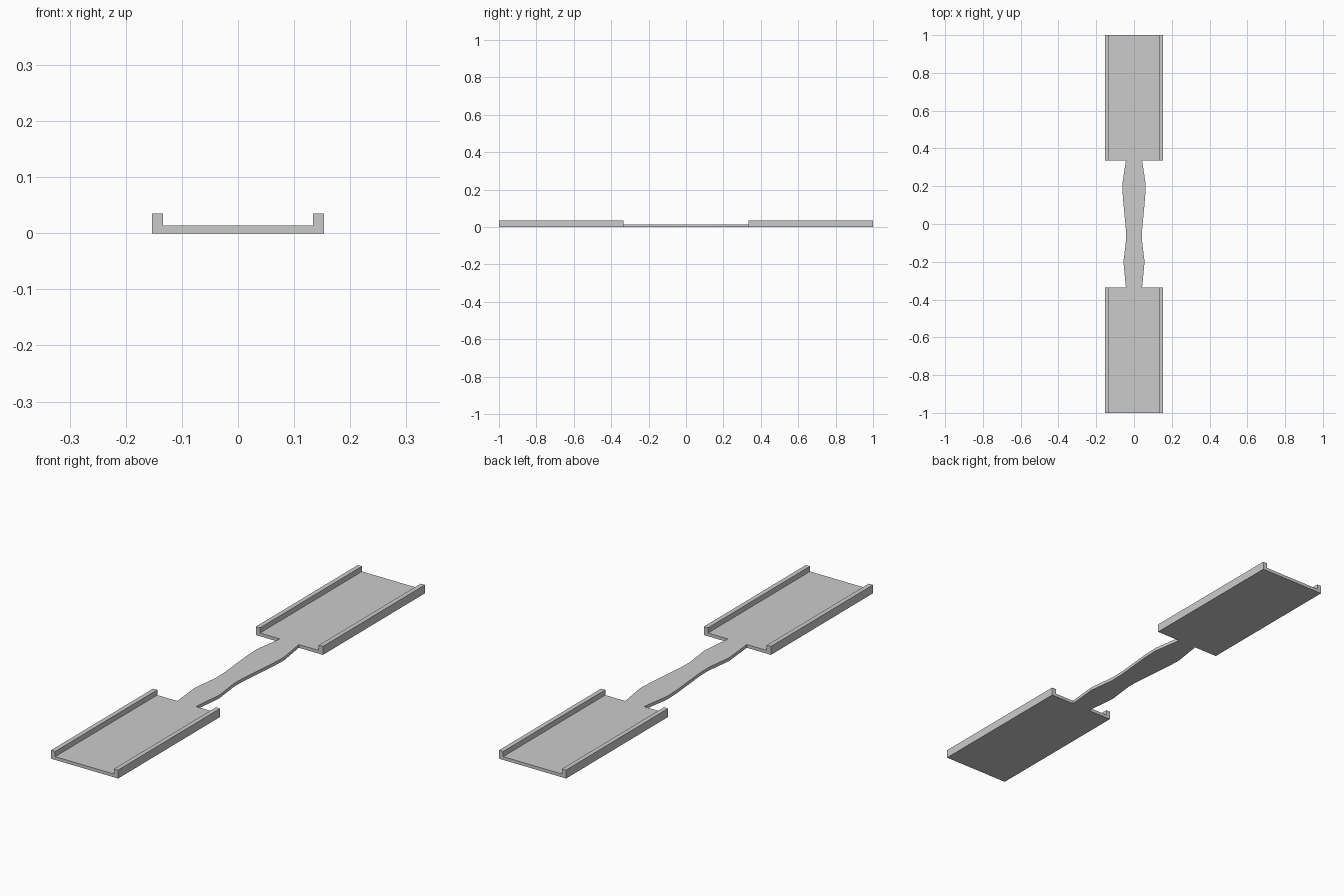
import bpy, bmesh
from mathutils import Vector

if "Cube" in bpy.data.objects:
    bpy.data.objects.remove(bpy.data.objects["Cube"])

HALF_W, WALL, FLOOR, HEIGHT = 0.153, 0.019, 0.0135, 0.035
INNER, OUTER = 0.335, 1.0


def extrude_outline(name, points, direction):
    """Closed flat outline swept along a direction into a solid."""
    bm = bmesh.new()
    face = bm.faces.new([bm.verts.new(p) for p in points])
    res = bmesh.ops.extrude_face_region(bm, geom=[face], use_keep_orig=True)
    moved = [g for g in res["geom"] if isinstance(g, bmesh.types.BMVert)]
    bmesh.ops.translate(bm, verts=moved, vec=Vector(direction))
    bmesh.ops.recalc_face_normals(bm, faces=bm.faces)
    mesh = bpy.data.meshes.new(name)
    bm.to_mesh(mesh)
    bm.free()
    obj = bpy.data.objects.new(name, mesh)
    bpy.context.collection.objects.link(obj)
    return obj


# Two channel-shaped trays with raised side rails
half = [(HALF_W, 0), (HALF_W, HEIGHT), (HALF_W - WALL, HEIGHT), (HALF_W - WALL, FLOOR)]
channel = half + [(-x, z) for x, z in reversed(half)]
for name, start in (("front_tray", -OUTER), ("back_tray", INNER)):
    extrude_outline(name, [(x, start, z) for x, z in channel], (0, OUTER - INNER, 0))

# Narrow wavy strip joining the trays, as (y, half width)
widths = [(-INNER, 0.043), (-0.2, 0.056), (-0.085, 0.042), (-0.03, 0.043),
          (0.14, 0.059), (0.21, 0.062), (INNER, 0.043)]
outline = [(w, y, 0) for y, w in widths] + [(-w, y, 0) for y, w in reversed(widths)]
extrude_outline("connecting_strip", outline, (0, 0, FLOOR))
